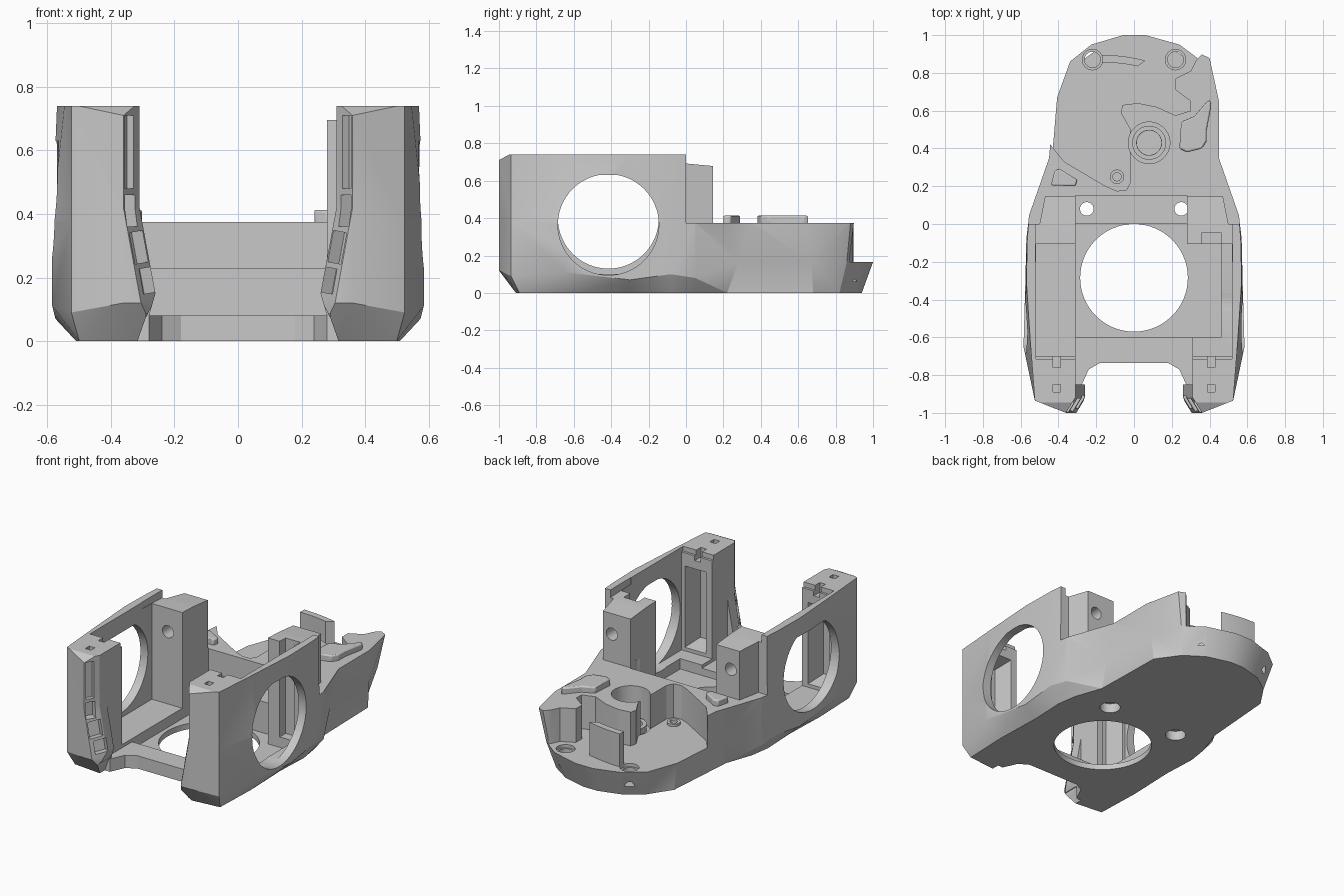
import bpy, bmesh, math
from mathutils import Matrix

cube = bpy.data.objects.get("Cube")
if cube:
    bpy.data.objects.remove(cube, do_unlink=True)

grey = bpy.data.materials.new("plain_grey")
grey.use_nodes = True
grey.diffuse_color = (0.58, 0.58, 0.58, 1)
grey.node_tree.nodes["Principled BSDF"].inputs["Base Color"].default_value = (0.58, 0.58, 0.58, 1)


def loft(name, rings):
    """Closed solid through rings with equal point counts."""
    bm = bmesh.new()
    rows = [[bm.verts.new(p) for p in ring] for ring in rings]
    n = len(rows[0])
    for low, high in zip(rows, rows[1:]):
        for i in range(n):
            j = (i + 1) % n
            bm.faces.new((low[i], low[j], high[j], high[i]))
    bm.faces.new(rows[0][::-1])
    bm.faces.new(rows[-1])
    # bent side quads become clean triangles
    bmesh.ops.triangulate(bm, faces=[f for f in bm.faces if len(f.verts) == 4])
    bmesh.ops.recalc_face_normals(bm, faces=bm.faces)
    mesh = bpy.data.meshes.new(name)
    bm.to_mesh(mesh)
    bm.free()
    ob = bpy.data.objects.new(name, mesh)
    bpy.context.collection.objects.link(ob)
    mesh.materials.append(grey)
    return ob


def prism(name, poly, a, b, axis="z"):
    place = {"z": lambda p, h: (p[0], p[1], h),
             "y": lambda p, h: (p[0], h, p[1]),
             "x": lambda p, h: (h, p[0], p[1])}[axis]
    return loft(name, [[place(p, h) for p in poly] for h in (a, b)])


def box(name, x0, x1, y0, y1, z0, z1):
    return prism(name, [(x0, y0), (x1, y0), (x1, y1), (x0, y1)], z0, z1)


def circle(u, v, r, n=48):
    return [(u + r * math.cos(2 * math.pi * i / n), v + r * math.sin(2 * math.pi * i / n))
            for i in range(n)]


def flip(poly, s):
    return [(s * x, y) for x, y in poly]


def cut(target, cutter):
    cutter.hide_render = True
    mod = target.modifiers.new("cut", "BOOLEAN")
    mod.operation = "DIFFERENCE"
    mod.solver = "EXACT"
    mod.object = cutter
    deps = bpy.context.evaluated_depsgraph_get()
    mesh = bpy.data.meshes.new_from_object(target.evaluated_get(deps))
    target.modifiers.clear()
    target.data = mesh
    bpy.data.objects.remove(cutter, do_unlink=True)


# Outer hull: half outlines mirrored, lofted upward; the belt edge rises and falls
bottom = [(.30, -.91), (.50, -.89), (.51, -.6), (.50, -.3), (.51, -.08), (.49, .05),
          (.43, .22), (.42, .68), (.32, .82), (.20, .9), (.05, .94)]
belt = [(.36, -1), (.525, -.935), (.585, -.65), (.575, -.3), (.57, -.08), (.555, .05),
        (.44, .28), (.433, .67), (.36, .86), (.24, .95), (.06, 1)]
deck = belt[:6] + [(.45, .35), (.45, .65), (.40, .88), (.24, .95), (.06, 1)]
top = belt[:2] + [(.547, -.65), (.57, -.3), (.565, -.08)] + deck[5:]
belt_z = [.12, .09, .11, .07, .1, .08] + [.165] * 5


def ring(half, heights):
    right = [(x, y, z) for (x, y), z in zip(half, heights)]
    left = [(-x * (.94 if y > .5 else 1), y, z) for x, y, z in reversed(right)]
    return right + left


n = len(belt)
body = loft("frame_body", [ring(bottom, [0] * n), ring(belt, belt_z),
                           ring(deck, [.38] * n), ring(top, [.74] * n)])

# Rear deck level and rear post tops
cut(body, box("deck_cut", -1, 1, .145, 1.2, .375, 1))
for s in (1, -1):
    cut(body, prism("wall_end_cut", flip([(.5, 0), (.8, 0), (.8, .2), (.46, .2)], s), .375, 1))
    cut(body, prism("post_top_cut", [(-.2, .70), (0, .692), (.2, .673), (.2, 1), (-.2, 1)],
                    s * .2, s * .522, "x"))

# Cabin between the walls, with a thin sunken floor
cut(body, box("cabin_cut", -.52, .52, -.70, -.105, .10, 1))
cut(body, box("floor_cut", -.31, .46, -.6, -.104, .035, .3))
cut(body, box("rear_bay_cut", -.31, .28, -.3, .001, .035, 1))
cut(body, box("rear_step_cut", -.31, .28, -.02, .15, .23, 1))
cut(body, box("rear_post_notch", .36, .46, -.2, -.045, .10, 1))

# Opening between the front posts
cut(body, box("front_gap", -.31, .31, -.85, -.59, .08, 1.1))
half_gap = [(.31, 1.1), (.31, .42), (.26, .15), (.28, .08)]
cut(body, prism("front_mouth", half_gap + flip(half_gap[::-1], -1), -1.2, -.84, "y"))
half_notch = [(.18, -.735), (.24, -.77), (.29, -.88), (.29, -1.2)]
cut(body, prism("front_notch", half_notch + flip(half_notch[::-1], -1), -.1, .085))

# Round openings in floor and walls
cut(body, prism("floor_hole", circle(0, -.285, .285, 64), -.1, .2))
for s, z_mid in ((1, .365), (-1, .40)):
    window = [(y, min(z, .63)) for y, z in circle(-.415, z_mid, .27, 64)]
    cut(body, prism("wall_hole", window, s * .4, s, "x"))

for s in (1, -1):
    # Front posts: chamfers that lean inward low down, slots, rear pocket, top notches
    corner = [(.367, -1.01), (.23, -.79), (.10, -.79), (.10, -1.01)]
    cut(body, loft("inner_chamfer", [[(s * (x - dx), y, z) for x, y in corner]
                   for z, dx in ((-.1, .055), (.12, .055), (.42, 0), (1, 0))]))
    cut(body, prism("foot_chamfer", flip([(.255, .14), (.29, .075), (.32, -.01), (.2, -.01)], s),
                    -1.2, -.86, "y"))
    cut(body, prism("top_chamfer", [(-.935, .745), (-1.01, .705), (-1.01, .8), (-.935, .8)],
                    s * .2, s * .8, "x"))
    for x, y, z, w, h, d in ((.342, -.970, .595, .05, .23, .025), (.340, -.968, .41, .06, .10, .04),
                             (.314, -.958, .295, .08, .1, .04), (.290, -.940, .19, .08, .08, .04)):
        slot = box("post_slot", -d, d, -w / 2, w / 2, -h / 2, h / 2)
        lean = Matrix.Rotation(s * .18 if z < .35 else 0, 4, "Y")
        slot.data.transform(Matrix.Translation((s * x, y, z)) @ lean
                            @ Matrix.Rotation(s * .556, 4, "Z"))
        cut(body, slot)
    cut(body, loft("post_pocket", [[(s * x, y, z) for x, z in
                   ((.36 + i, .13 + i), (.49 - i, .13 + i), (.49 - i, .62 - i), (.36 + i, .62 - i))]
                   for y, i in ((-.69, -.01), (-.82, .015))]))
    cut(body, box("top_slot", s * .39, s * .43, -.89, -.85, .69, 1))
    cut(body, box("top_notch", s * .39, s * .43, -.76, -.69, .68, 1))
    cut(body, box("top_lip", s * .3, s * .52, -.715, -.69, .71, 1))
    # Screw holes through the rear step, rear posts and tray
    cut(body, prism("step_hole", circle(s * .25, .08, .036, 32), -.1, .4))
    cut(body, prism("step_bore", circle(s * .25, .08, .06, 32), -.1, .06))
    cut(body, prism("post_hole", circle(s * .41, .55, .038, 32), -.3, .3, "y"))
    cut(body, prism("tray_hole", circle(s * .22, .87, .042, 32), .06, .3))
    cut(body, prism("tray_hole_rim", circle(s * .22, .87, .054, 32), .145, .3))

# Sunken tray behind the deck
tray = [(-.7, .6), (-.45, .43), (-.37, .33), (-.15, .2), (-.09, .175), (-.04, .18), (-.02, .22),
        (-.02, .5), (-.07, .59), (-.06, .63), (.02, .64), (.12, .62), (.22, .575), (.30, .6),
        (.30, .65), (.22, .71), (.22, .77), (.30, .81), (.33, .87), (.36, .9), (.7, .9),
        (.7, 1.2), (-.7, 1.2)]
cut(body, prism("tray_cut", tray, .165, 1))
cut(body, prism("hub_recess", circle(.08, .43, .11), .15, 1))
cut(body, prism("hub_bore", circle(.08, .43, .065), .06, .3))
cut(body, prism("tray_screw_bore", circle(-.09, .25, .022, 24), .08, .3))


def tube(name, x, y, r, hole, z0, z1):
    ob = prism(name, circle(x, y, r, 40), z0, z1)
    cut(ob, prism("tube_bore", circle(x, y, hole, 40), z0 - .1, z1 + .1))
    return ob


parts = [body,
         tube("hub_ring", .08, .43, .09, .066, .14, .19),
         tube("tray_screw_ring", -.09, .25, .038, .022, .15, .18)]

# Curved fence standing in the tray
steps = [i / 10 for i in range(11)]
outer = [(-.17 + .23 * t, .895 - .03 * t * t) for t in steps]
inner = [(-.17 + .19 * t, .855 - .02 * t * t) for t in reversed(steps)]
parts.append(prism("tray_fence", outer + inner, .15, .37))

# Raised pads on the deck
pads = {"right_pad": [(-.44, .205), (-.31, .2), (-.30, .235), (-.39, .29), (-.42, .285)],
        "left_pad": [(.24, .40), (.28, .38), (.36, .40), (.385, .44), (.385, .5), (.41, .63),
                     (.40, .655), (.38, .64), (.32, .57), (.25, .54)]}
for name, poly in pads.items():
    pad = prism(name, poly, .36, .413)
    bevel = pad.modifiers.new("soft_edge", "BEVEL")
    bevel.width = .008
    bevel.segments = 2
    parts.append(pad)

for ob in parts:
    bpy.ops.object.select_all(action="DESELECT")
    ob.select_set(True)
    bpy.context.view_layer.objects.active = ob
    bpy.ops.object.shade_smooth_by_angle(angle=math.radians(25))
